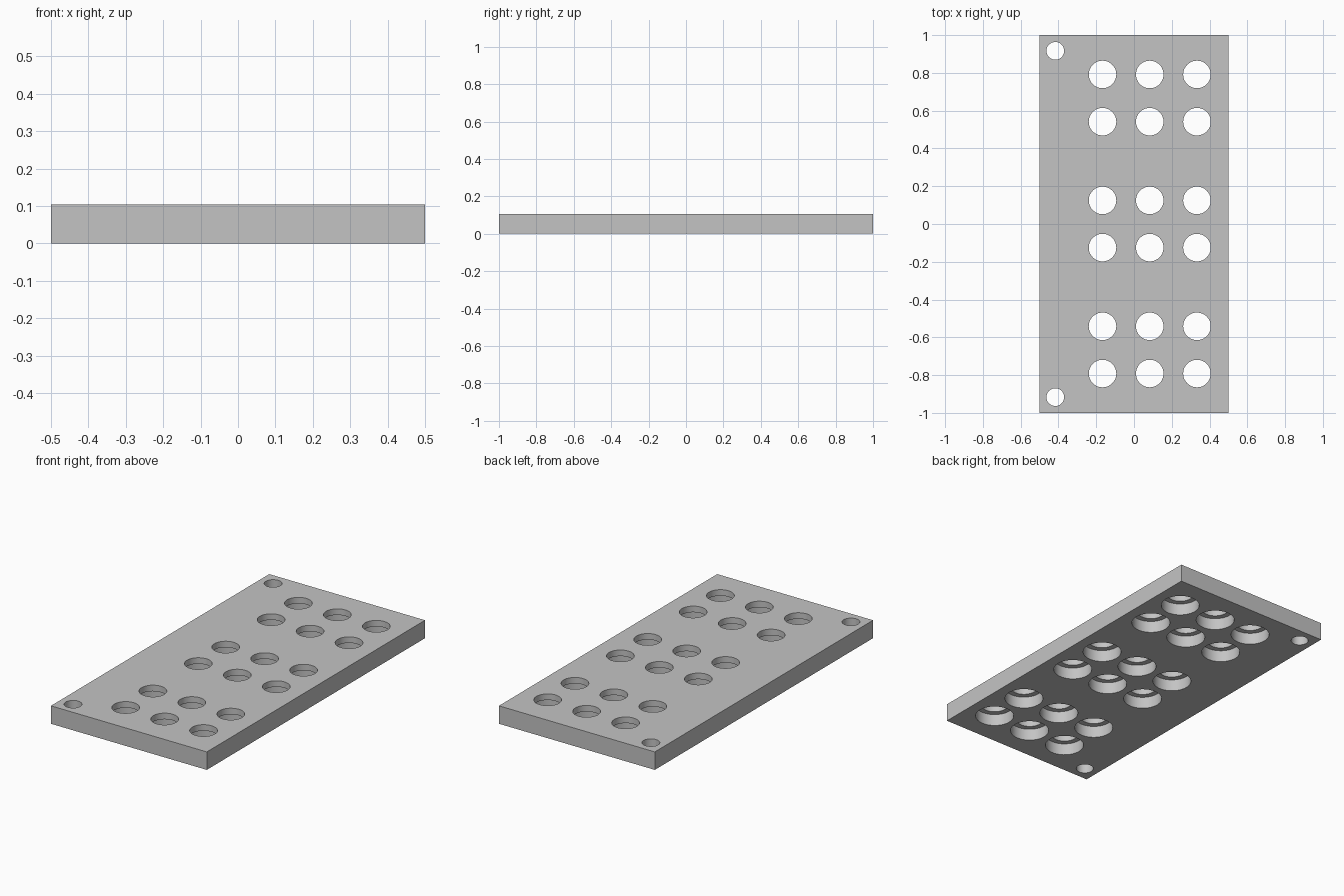
import bpy, bmesh
from math import radians
from mathutils import Matrix

cube = bpy.data.objects.get("Cube")
if cube:
    bpy.data.objects.remove(cube, do_unlink=True)

U = 1 / 48                 # one design unit; the plate is 48 x 96 x 5
HEIGHT = 5 * U
LEDGE = 3.3 * U            # height of the step inside each stepped hole
OVER = 0.05                # how far cutters reach past the plate
SIDES = 48

grey = bpy.data.materials.new("grey")
grey.use_nodes = True
colour = (0.55, 0.55, 0.55, 1)
grey.diffuse_color = colour
grey.node_tree.nodes["Principled BSDF"].inputs["Base Color"].default_value = colour


def make_object(name, bm):
    bmesh.ops.recalc_face_normals(bm, faces=bm.faces)
    mesh = bpy.data.meshes.new(name)
    bm.to_mesh(mesh)
    bm.free()
    mesh.materials.append(grey)
    obj = bpy.data.objects.new(name, mesh)
    bpy.context.collection.objects.link(obj)
    return obj


def add_plug(bm, x, y, profile):
    """Closed turned solid from a bottom-to-top list of (radius, z)."""
    rings = []
    for radius, z in profile:
        ring = bmesh.ops.create_circle(
            bm, segments=SIDES, radius=radius,
            matrix=Matrix.Translation((x, y, z)))
        rings.append(ring["verts"])
    for low, high in zip(rings, rings[1:]):
        for i in range(SIDES):
            j = (i + 1) % SIDES
            bm.faces.new((low[i], low[j], high[j], high[i]))
    bm.faces.new(rings[0])
    bm.faces.new(rings[-1])


# Flat plate
bm = bmesh.new()
bmesh.ops.create_cube(bm, size=1, matrix=Matrix.Translation((0, 0, HEIGHT / 2))
                      @ Matrix.Diagonal((1, 2, HEIGHT, 1)))
plate = make_object("drilled_plate", bm)

# Hole cutters: stepped holes wider below, plain holes in two corners
bm = bmesh.new()
wide, narrow, small = 5 * U, 3.5 * U, 2.25 * U
stepped = [(wide, -OVER), (wide, LEDGE), (narrow, LEDGE), (narrow, HEIGHT + OVER)]
plain = [(small, -OVER), (small, HEIGHT + OVER)]
for side in (-1, 1):
    for row in (6, 26, 38):
        for column in (-8, 4, 16):
            add_plug(bm, column * U, side * row * U, stepped)
    add_plug(bm, -20 * U, side * 44 * U, plain)
cutter = make_object("hole_cutter", bm)
cutter.hide_render = True

# Drill the plate and keep only the result
drill = plate.modifiers.new("drill", 'BOOLEAN')
drill.operation = 'DIFFERENCE'
drill.solver = 'EXACT'
drill.object = cutter
bpy.ops.object.select_all(action='DESELECT')
bpy.context.view_layer.objects.active = plate
plate.select_set(True)
bpy.ops.object.modifier_apply(modifier=drill.name)
bpy.data.objects.remove(cutter, do_unlink=True)
bpy.ops.object.shade_smooth_by_angle(angle=radians(30))
